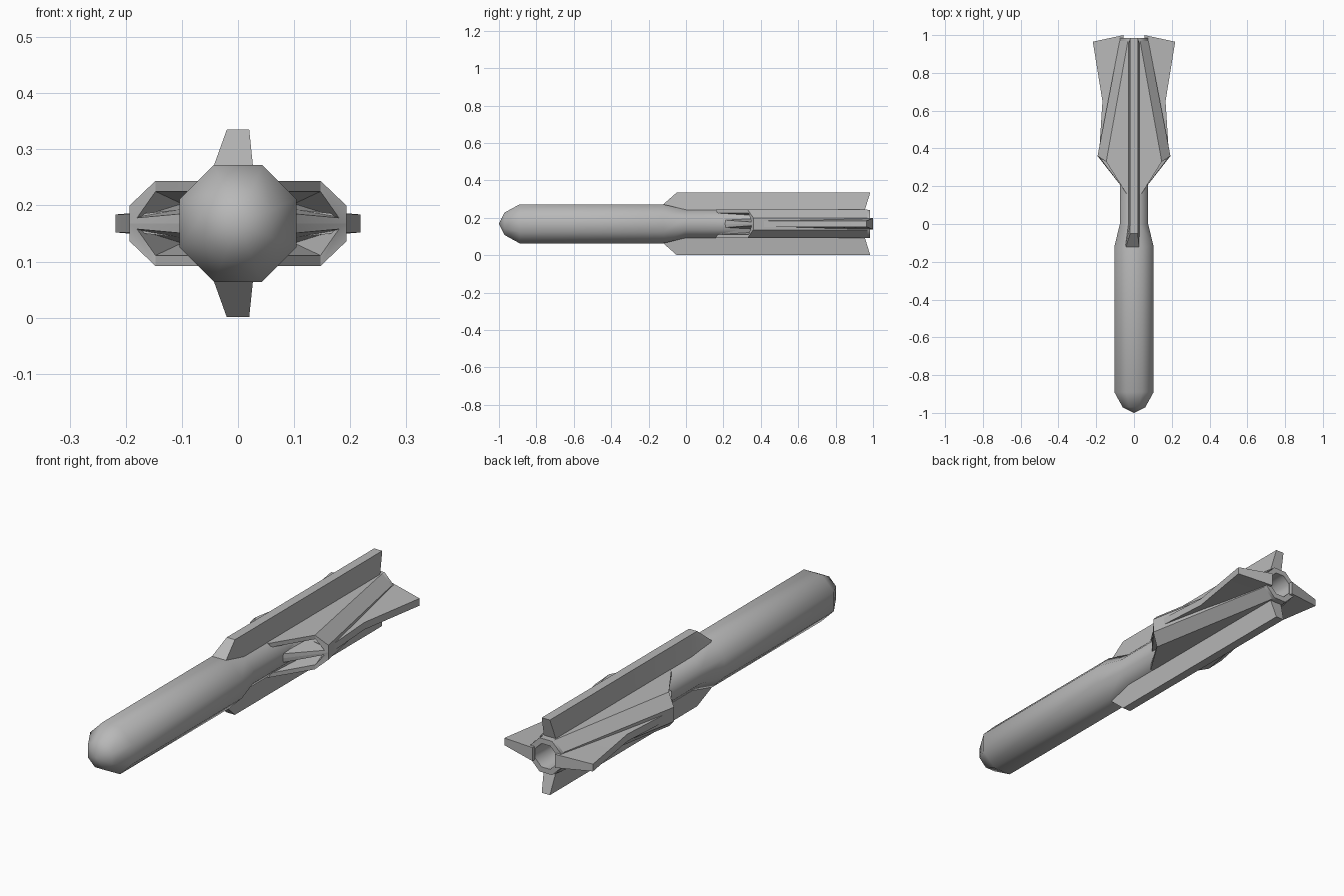
import bpy, bmesh, math

AXIS_Z = 0.168          # height of the body axis

cube = bpy.data.objects.get("Cube")
if cube:
    bpy.data.objects.remove(cube, do_unlink=True)

grey = bpy.data.materials.new("plain grey")
grey.use_nodes = True
grey.diffuse_color = (0.48, 0.48, 0.48, 1)
grey.node_tree.nodes["Principled BSDF"].inputs["Base Color"].default_value = (0.48, 0.48, 0.48, 1)


def finish(name, bm, angle):
    """Turn a bmesh into a shaded, coloured object on the body axis."""
    bmesh.ops.recalc_face_normals(bm, faces=bm.faces[:])
    mesh = bpy.data.meshes.new(name)
    bm.to_mesh(mesh)
    bm.free()
    mesh.materials.append(grey)
    obj = bpy.data.objects.new(name, mesh)
    obj.location.z = AXIS_Z
    bpy.context.collection.objects.link(obj)
    bpy.ops.object.select_all(action='DESELECT')
    obj.select_set(True)
    bpy.context.view_layer.objects.active = obj
    bpy.ops.object.shade_smooth_by_angle(angle=math.radians(angle))
    return obj


def body(profile, sides=8):
    """Eight-sided turned body; profile holds (y, flat-to-axis distance)."""
    bm = bmesh.new()
    rings = []
    for y, r in profile:
        r /= math.cos(math.pi / sides)
        if r == 0:
            rings.append([bm.verts.new((0, y, 0))] * sides)
            continue
        turn = [2 * math.pi * (i + 0.5) / sides for i in range(sides)]
        rings.append([bm.verts.new((r * math.cos(a), y, r * math.sin(a))) for a in turn])
    for a, b in zip(rings, rings[1:]):
        for i in range(sides):
            j = (i + 1) % sides
            bm.faces.new(list(dict.fromkeys((a[i], a[j], b[j], b[i]))))
    finish("body", bm, 60)


def fin(name, place, stations, root, tip_half):
    """Tapered fin; stations hold (root y, tip y, tip radius, left half, right half)."""
    bm = bmesh.new()
    rows = []
    for y0, y1, r, left, right in stations:
        pts = [(-left, y0, root), (-tip_half, y1, r), (tip_half, y1, r), (right, y0, root)]
        rows.append([bm.verts.new(place(*p)) for p in pts])
    for a, b in zip(rows, rows[1:]):
        for i in range(4):
            j = (i + 1) % 4
            bm.faces.new((a[i], a[j], b[j], b[i]))
    bm.faces.new(rows[0])
    bm.faces.new(rows[-1])
    finish(name, bm, 20)


def ducts():
    """One quarter of the paired intakes, mirrored across x and z."""
    points = {
        # mouth rim
        "centre": (0, 0.16, 0.076), "inner": (0.04, 0.16, 0.076),
        "shoulder": (0.147, 0.33, 0.076), "cheek": (0.193, 0.36, 0.032),
        "mid_out": (0.193, 0.36, 0), "mid_in": (0.06, 0.19, 0), "axis": (0, 0.16, 0),
        # opening and its depth
        "a": (0.05, 0.175, 0.057), "b": (0.147, 0.335, 0.057),
        "c": (0.18, 0.35, 0.01), "d": (0.07, 0.205, 0.02), "deep": (0.1, 0.52, 0.035),
        # tail end
        "t0": (0, 0.97, 0.076), "t1": (0.032, 0.97, 0.076),
        "t2": (0.076, 0.97, 0.032), "t3": (0.076, 0.97, 0),
    }
    faces = """centre inner shoulder t1 t0|shoulder cheek t2 t1|cheek mid_out t3 t2
        |inner shoulder b a|shoulder cheek c b|cheek mid_out c|mid_out mid_in d c
        |mid_in inner a d|centre inner mid_in axis|a b deep|b c deep|c d deep|d a deep"""
    bm = bmesh.new()
    verts = {k: bm.verts.new(p) for k, p in points.items()}
    for f in faces.split("|"):
        bm.faces.new([verts[k] for k in f.split()])
    for axis in "XZ":
        bmesh.ops.mirror(bm, geom=bm.verts[:] + bm.edges[:] + bm.faces[:],
                         axis=axis, merge_dist=0.0005)
    bmesh.ops.remove_doubles(bm, verts=bm.verts[:], dist=0.0005)
    finish("intake_ducts", bm, 20)


# Body with blunt nose, narrow rear and hollow nozzle
body([(-1, 0), (-0.97, 0.06), (-0.89, 0.104), (-0.12, 0.104), (0, 0.075),
      (0.985, 0.075), (0.985, 0.052), (0.85, 0.045), (0.85, 0)])

# Side intakes fairing into the tail
ducts()

# Long upper and lower fins
long_fin = [(-0.16, -0.05, 0.167, 0.055, 0.03), (0, 0, 0.167, 0.03, 0.03),
            (0.955, 0.985, 0.167, 0.03, 0.03)]
fin("upper_fin", lambda u, y, r: (u, y, r), long_fin, 0.07, 0.02)
fin("lower_fin", lambda u, y, r: (u, y, -r), long_fin, 0.07, 0.02)

# Side fins flaring out at the tail
side_fin = [(0.37, 0.37, 0.185, 0.03, 0.03), (0.65, 0.65, 0.167, 0.03, 0.03),
            (1, 0.965, 0.218, 0.03, 0.03)]
fin("left_fin", lambda u, y, r: (r, y, u), side_fin, 0.055, 0.016)
fin("right_fin", lambda u, y, r: (-r, y, u), side_fin, 0.055, 0.016)
